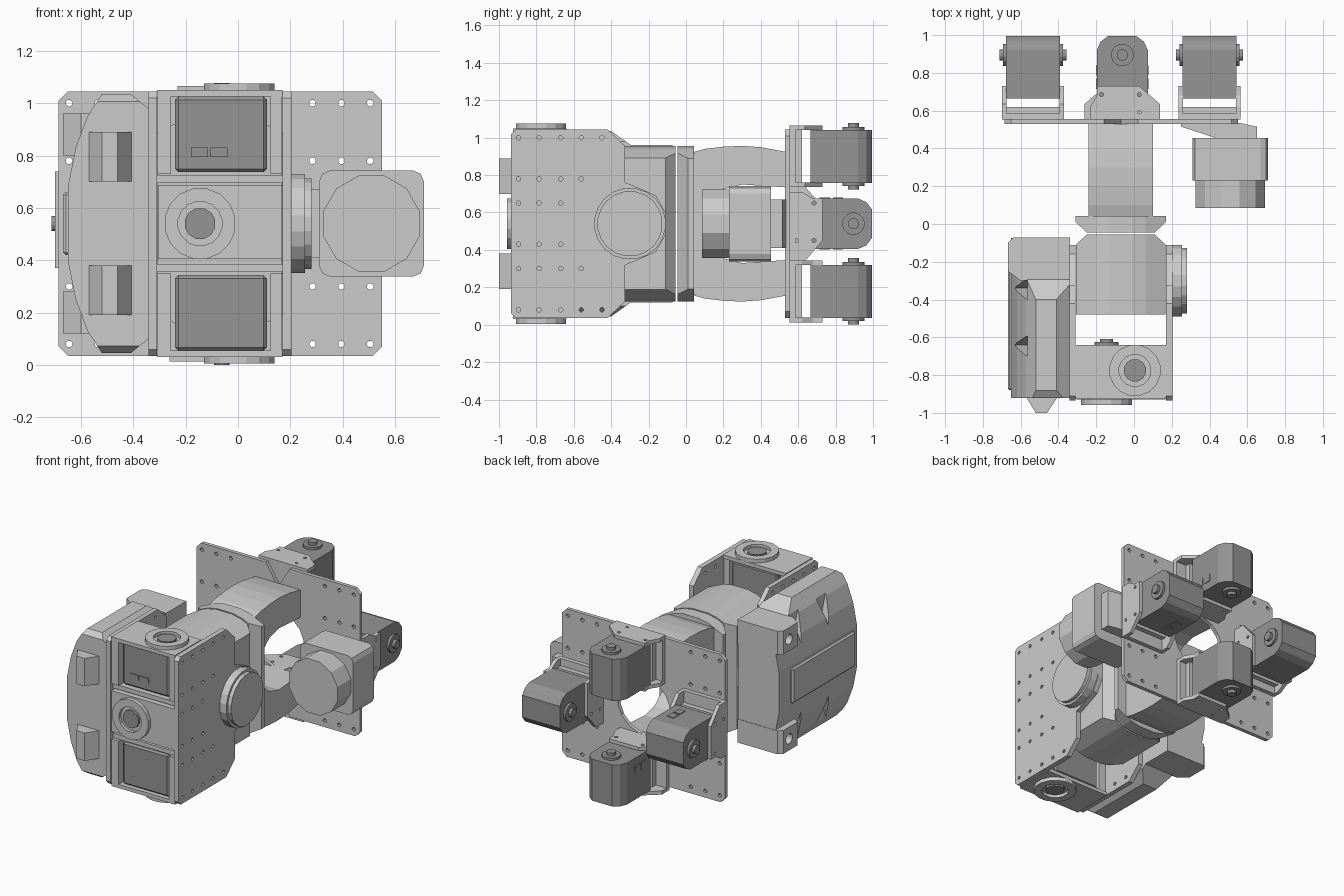
import bpy, bmesh, math
from mathutils import Matrix, Vector

if "Cube" in bpy.data.objects:
    bpy.data.objects.remove(bpy.data.objects["Cube"])

CX, CZ = -0.07, 0.54            # axis of the joint
dark = bpy.data.materials.new("dark_grey")
dark.diffuse_color = (0.3, 0.3, 0.3, 1)
dark.use_nodes = True
dark.node_tree.nodes["Principled BSDF"].inputs["Base Color"].default_value = dark.diffuse_color
AX = {'x': lambda p, t: (t, p[0], p[1]),
      'y': lambda p, t: (p[0], t, p[1]),
      'z': lambda p, t: (p[0], p[1], t)}


def prism(name, pts, axis, a, b, mat=None, bevel=0):
    """Extrude a profile along an axis from a to b."""
    bm = bmesh.new()
    lo = [bm.verts.new(AX[axis](p, a)) for p in pts]
    hi = [bm.verts.new(AX[axis](p, b)) for p in pts]
    bm.faces.new(lo)
    bm.faces.new(hi)
    n = len(pts)
    for i in range(n):
        j = (i + 1) % n
        bm.faces.new((lo[i], lo[j], hi[j], hi[i]))
    bmesh.ops.recalc_face_normals(bm, faces=bm.faces)
    if bevel:
        bmesh.ops.bevel(bm, geom=bm.edges[:], offset=bevel, segments=1, affect='EDGES')
    me = bpy.data.meshes.new(name)
    bm.to_mesh(me)
    bm.free()
    ob = bpy.data.objects.new(name, me)
    bpy.context.collection.objects.link(ob)
    if mat:
        me.materials.append(mat)
    return ob


def box(name, x, y, z, mat=None, bevel=0):
    return prism(name, [(x[0], y[0]), (x[1], y[0]), (x[1], y[1]), (x[0], y[1])], 'z', *z, mat, bevel)


def ring(u, v, r, n=12):
    return [(u + r * math.cos(2 * math.pi * (i + .5) / n), v + r * math.sin(2 * math.pi * (i + .5) / n))
            for i in range(n)]


def disc(name, axis, u, v, r, a, b, mat=None, n=16):
    return prism(name, ring(u, v, r, n), axis, a, b, mat)


def boolean(ob, cutter, op='DIFFERENCE'):
    m = ob.modifiers.new("cut", 'BOOLEAN')
    m.operation, m.object, m.solver = op, cutter, 'EXACT'
    bpy.context.view_layer.update()
    dg = bpy.context.evaluated_depsgraph_get()
    me = bpy.data.meshes.new_from_object(ob.evaluated_get(dg))
    ob.modifiers.clear()
    ob.data = me
    bpy.data.objects.remove(cutter)
    return ob


def drill(ob, axis, spots, a, b, r=0.013):
    """Cut many small screw holes at once."""
    parts = [disc("drill", axis, u, v, r, a, b, n=8) for u, v in spots]
    bm = bmesh.new()
    for p in parts:
        bm.from_mesh(p.data)
    bm.to_mesh(parts[0].data)
    bm.free()
    for p in parts[1:]:
        bpy.data.objects.remove(p)
    boolean(ob, parts[0])


def flip_z(pts):
    """Close a profile with its mirror image about CZ."""
    return pts + [(u, 2 * CZ - v) for u, v in reversed(pts)]


# rear mounting plate, with V notches and a central opening
c = 0.035
top = [(-.685, 1.045 - c), (-.685 + c, 1.045), (-.16, 1.045), (CX, .90), (.02, 1.045), (.55 - c, 1.045), (.55, 1.045 - c)]
plate = prism("rear_plate", flip_z(top), 'y', .53, .556)
boolean(plate, disc("cut", 'y', CX, CZ, .2, .4, .7))
drill(plate, 'y', [(CX + s * d, z) for s in (1, -1) for d in (.355, .465, .575) for z in (.08, .3, .78, 1.0)], .5, .6)

# curved neck block with a side opening that runs out at the rear
neck = prism("neck", flip_z([(.03, .92), (.1, .94), (.2, .952), (.3, .956), (.4, .949), (.53, .925)]), 'x', -.24, .10)
hole = flip_z([(.6, .73), (.30, .75), (.2, .725), (.12, .66), (.085, .58)])
boolean(neck, prism("cut", hole, 'x', -.4, .4))

# bearing flange and joint body: chamfered plan, arched cross-section
arch = flip_z([(-.31, .89), (-.2, .94), (-.13, .955), (-.01, .955), (.06, .94), (.17, .89)])
flange = prism("bearing_flange", [(-.31, .042), (.17, .042), (.17, .012), (.11, -.045), (-.25, -.045), (-.31, .012)], 'z', 0, 1.1)
boolean(flange, prism("cut", arch, 'y', -.1, .1), 'INTERSECT')
body = prism("joint_body", [(-.25, -.056), (.11, -.056), (.168, -.11), (.168, -.48), (-.308, -.48), (-.308, -.11)], 'z', 0, 1.1)
boolean(body, prism("cut", arch, 'y', -.6, 0), 'INTERSECT')

# side plates of the front frame, rounded around the pivot
side = [(-.935, 1.02), (-.91, 1.045), (-.42, 1.045), (-.325, .955), (-.325, .76), (-.26, .735), (-.16, .69), (-.11, .6)]
spots = [(y, z) for z in (.08, .3, .43, .65, .78, 1.0) for y in (-.895, -.785, -.67)]
spots += [(-.56, z) for z in (.08, .3, .78, 1.0)] + [(-.45, .08), (-.45, 1.0)]
for name, a, b in (("right_side_plate", .17, .205), ("left_side_plate", -.342, -.31)):
    drill(prism(name, flip_z(side), 'x', a, b), 'x', spots, a - .02, b + .02, .012)
disc("pivot_cap", 'x', -.3, CZ, .192, .2, .255, n=20)
disc("pivot_cap_face", 'x', -.3, CZ, .175, .25, .28, n=20)


def hub(name, axis, u, v, face, out):
    """Output hub: outer ring with a recessed dark shaft."""
    o = disc(name, axis, u, v, .137, face, face + .03 * out, n=16)
    boolean(o, disc("cut", axis, u, v, .085, face + .008 * out, face + .1 * out))
    disc(name + "_shaft", axis, u, v, .06, face, face + .025 * out, dark, 12)


# front frame: upper and lower motor bays
for tag, s in (("upper", 1), ("lower", -1)):
    Z = lambda *d: sorted(CZ + s * e for e in d)
    box(tag + "_frame_plate", (-.31, .17), (-.925, -.64), Z(.485, .51))
    hub(tag + "_hub", 'z', .005, -.775, CZ + s * .505, s)
    box(tag + "_motor", (-.24, .11), (-.905, -.645), Z(.197, .485), dark, .012)
    box(tag + "_motor_shelf", (-.31, .17), (-.91, -.65), Z(.155, .185))
    for x in ((-.308, -.255), (.125, .168)):
        box(tag + "_bay_rib", x, (-.925, -.65), Z(.19, .485))
for x in (-.18, -.105):
    box("motor_socket", (x, x + .065), (-.911, -.89), (.795, .83), dark)

# centre motor facing forward
box("centre_motor", (-.305, .168), (-.93, -.645), (.405, .685))
hub("centre_hub", 'y', -.145, CZ, -.928, -1)
disc("centre_motor_rear_cap", 'y', -.145, CZ, .065, -.65, -.625, dark)
disc("centre_motor_rear_shaft", 'y', -.145, CZ, .035, -.63, -.61, dark)

# left armour shell: curved front profile trimmed to a chamfered side outline
curve = flip_z([(-.342, .98), (-.41, 1.035), (-.52, 1.035), (-.575, .95), (-.62, .83), (-.65, .68)])
shell = prism("armour_shell", curve, 'y', -.92, -.075)
outline = flip_z([(-1, .95), (-.86, 1.05), (-.42, 1.05), (-.28, .95), (-.06, .82)])
boolean(shell, prism("cut", outline, 'x', -.8, -.2), 'INTERSECT')
for s in (1, -1):
    for y in (-.34, -.64):
        tri = [(y, CZ + s * .24), (y - .09, CZ + s * .52), (y + .07, CZ + s * .52)]
        boolean(shell, prism("cut", tri, 'x', -.75, -.565))
for tag, s in (("upper", 1), ("lower", -1)):
    z = sorted((CZ + s * .26, CZ + s * .42))
    tab = prism(tag + "_armour_tab", [(-.668, -.25), (-.668, -.10), (-.64, -.072), (-.34, -.072), (-.34, -.3), (-.6, -.3)], 'z', *z)
    boolean(tab, disc("cut", 'x', -.16, CZ + s * .34, .035, -.8, -.6))
    z = sorted((CZ + s * .16, CZ + s * .35))
    prism(tag + "_armour_lug", [(-.575, -.91), (-.52, -1), (-.46, -1), (-.40, -.91)], 'z', *z)
box("armour_face_pad", (-.668, -.6), (-.88, -.2), (.42, .66), bevel=.01)

# stepper motor on the right with its mount
box("stepper_body", (.31, .71), (.23, .455), (.34, .745), bevel=0).name = "stepper_old"
bpy.data.objects.remove(bpy.data.objects["stepper_old"])
k = .04
sq = [(.31 + k, .745), (.71 - k, .745), (.71 - .012, .733), (.71, .745 - k)]
sq = [(.31, .705), (.322, .733), (.35, .745), (.67, .745), (.698, .733), (.71, .705)]
prism("stepper_body", flip_z([(x, z - .003) for x, z in sq]), 'y', .23, .455)
disc("stepper_cap", 'y', .51, CZ, .19, .085, .235, n=12)
prism("stepper_mount", [(.25, .535), (.25, .515), (.45, .45), (.65, .45), (.65, .515), (.56, .535)], 'z', .41, .67)


def servo(tag, x, z, angle):
    """Rear servo pointing back; shaft runs along local z."""
    old = set(bpy.data.objects)
    w = .135
    pts = [(-w, .655), (w, .655), (w, .91), (w - .02, .955), (w - .06, .985), (-w + .06, .985), (-w + .02, .955), (-w, .91)]
    prism(tag + "_servo", [(a, b + .01) for a, b in pts], 'z', -.142, .142, dark)
    for s in (1, -1):
        disc(tag + "_servo_boss", 'z', 0, .895, .06, s * .14, s * .158, dark)
        disc(tag + "_servo_shaft", 'z', 0, .895, .03, s * .15, s * .178, dark, 12)
        arm = [(-.17, .556), (.2, .556), (.2, .635), (.09, .73), (-.135, .73), (-.135, .68), (-.17, .62)]
        a = prism(tag + "_bracket_arm", arm, 'z', *sorted((s * .14, s * .165)))
        drill(a, 'z', [(-.11, .685), (.09, .685), (.09, .59)], -.2, .2, .011)
    box(tag + "_bracket_base", (-.17, .2), (.553, .585), (-.165, .165))
    box(tag + "_bracket_rib", (-.12, .12), (.58, .62), (-.14, .14))
    for d in (-.065, .005):
        box(tag + "_servo_socket", (w - .01, w + .004), (.715 + d + .065, .77 + d + .065), (-.09, -.04), dark)
    M = Matrix.Translation((x, 0, z)) @ Matrix.Rotation(math.radians(angle), 4, 'Y')
    for o in set(bpy.data.objects) - old:
        o.data.transform(M)


servo("top", -.062, .9, 0)
servo("bottom", -.062, .178, 180)
servo("left", -.535, CZ, -90)
servo("right", .4, CZ, 90)
